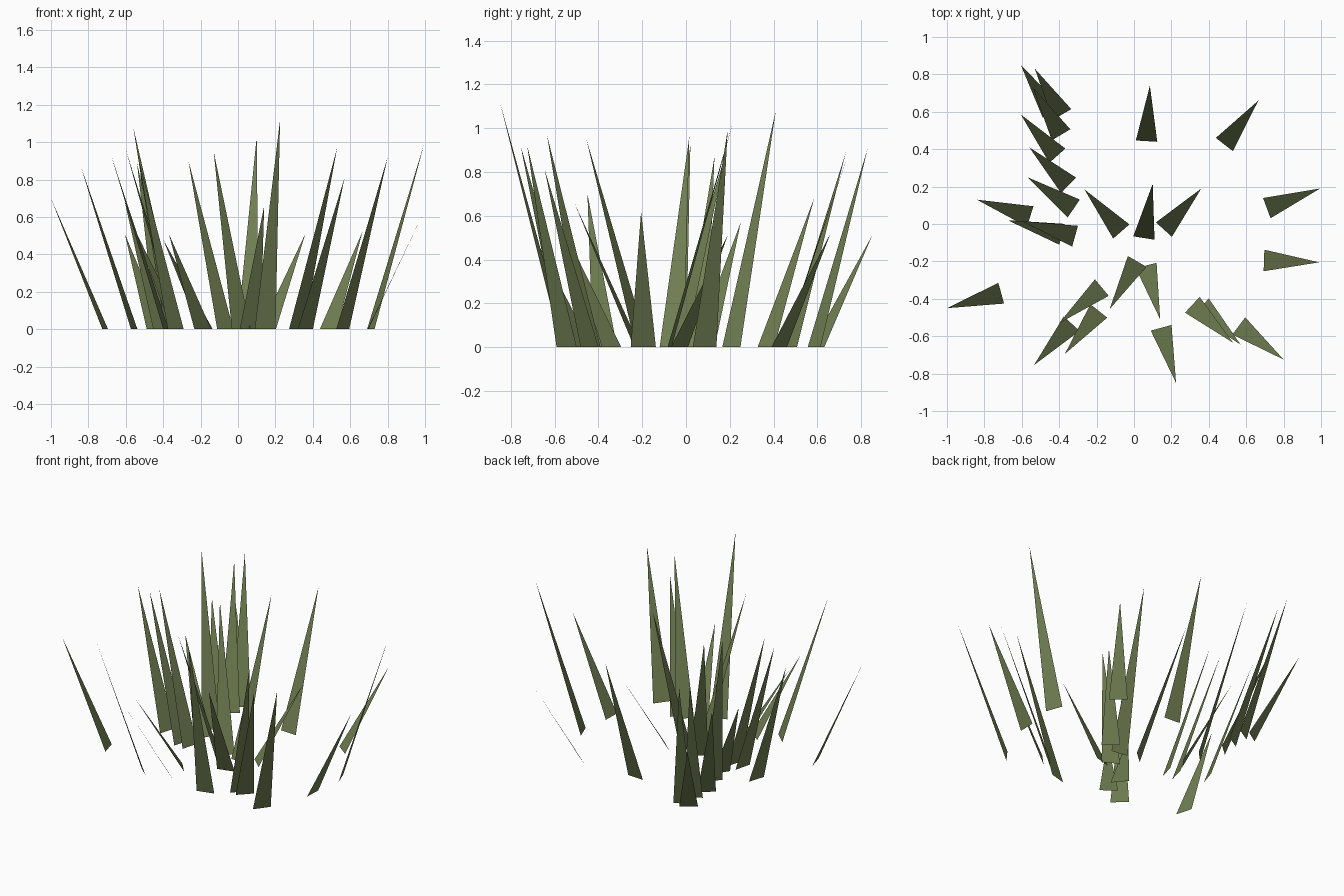
import bpy
from mathutils import Vector

BASE_WIDTH = 0.115

# one grass blade per row: root x, root y, tip x, tip y, tip height
BLADES = [
    # back left row
    (-0.44, 0.60, -0.605, 0.85, 0.51),
    (-0.385, 0.585, -0.53, 0.83, 0.91),
    (-0.39, 0.477, -0.54, 0.73, 0.89),
    (-0.41, 0.365, -0.605, 0.585, 0.68),
    (-0.35, 0.207, -0.56, 0.41, 1.08),
    (-0.322, 0.083, -0.57, 0.25, 0.57),
    # left side
    (-0.555, 0.04, -0.84, 0.13, 0.87),
    (-0.385, -0.055, -0.675, 0.02, 0.92),
    (-0.315, -0.065, -0.60, 0.015, 0.96),
    (-0.71, -0.37, -1.0, -0.45, 0.70),
    # front left
    (-0.333, -0.533, -0.535, -0.755, 0.92),
    (-0.188, -0.465, -0.37, -0.695, 0.51),
    (-0.172, -0.34, -0.40, -0.53, 0.48),
    (0.017, -0.20, -0.13, -0.455, 0.95),
    # front right
    (0.065, -0.222, 0.14, -0.51, 0.66),
    (0.145, -0.555, 0.225, -0.85, 1.12),
    (0.312, -0.432, 0.53, -0.635, 0.97),
    (0.36, -0.44, 0.57, -0.645, 0.81),
    (0.56, -0.545, 0.80, -0.725, 0.92),
    # right side
    (0.695, -0.195, 0.99, -0.205, 0.62),
    (0.71, 0.085, 0.995, 0.19, 0.99),
    (0.483, 0.425, 0.665, 0.66, 0.52),
    # back and middle
    (0.067, 0.443, 0.085, 0.74, 0.88),
    (0.053, -0.075, 0.10, 0.215, 1.03),
    (0.16, -0.03, 0.36, 0.19, 0.51),
    (-0.068, -0.04, -0.265, 0.185, 0.90),
]

green = bpy.data.materials.new("olive_green")
green.diffuse_color = (0.165, 0.212, 0.085, 1)


def blade(i, rx, ry, tx, ty, height):
    """Flat triangle whose root edge is square to the direction it leans."""
    root, tip = Vector((rx, ry, 0)), Vector((tx, ty, height))
    lean = Vector((tx - rx, ty - ry, 0)).normalized()
    side = Vector((-lean.y, lean.x, 0)) * BASE_WIDTH / 2
    mesh = bpy.data.meshes.new("grass_blade")
    mesh.from_pydata([root - side, root + side, tip], [], [(0, 1, 2)])
    mesh.materials.append(green)
    obj = bpy.data.objects.new(f"grass_blade_{i:02d}", mesh)
    bpy.context.collection.objects.link(obj)


for i, row in enumerate(BLADES, 1):
    blade(i, *row)
